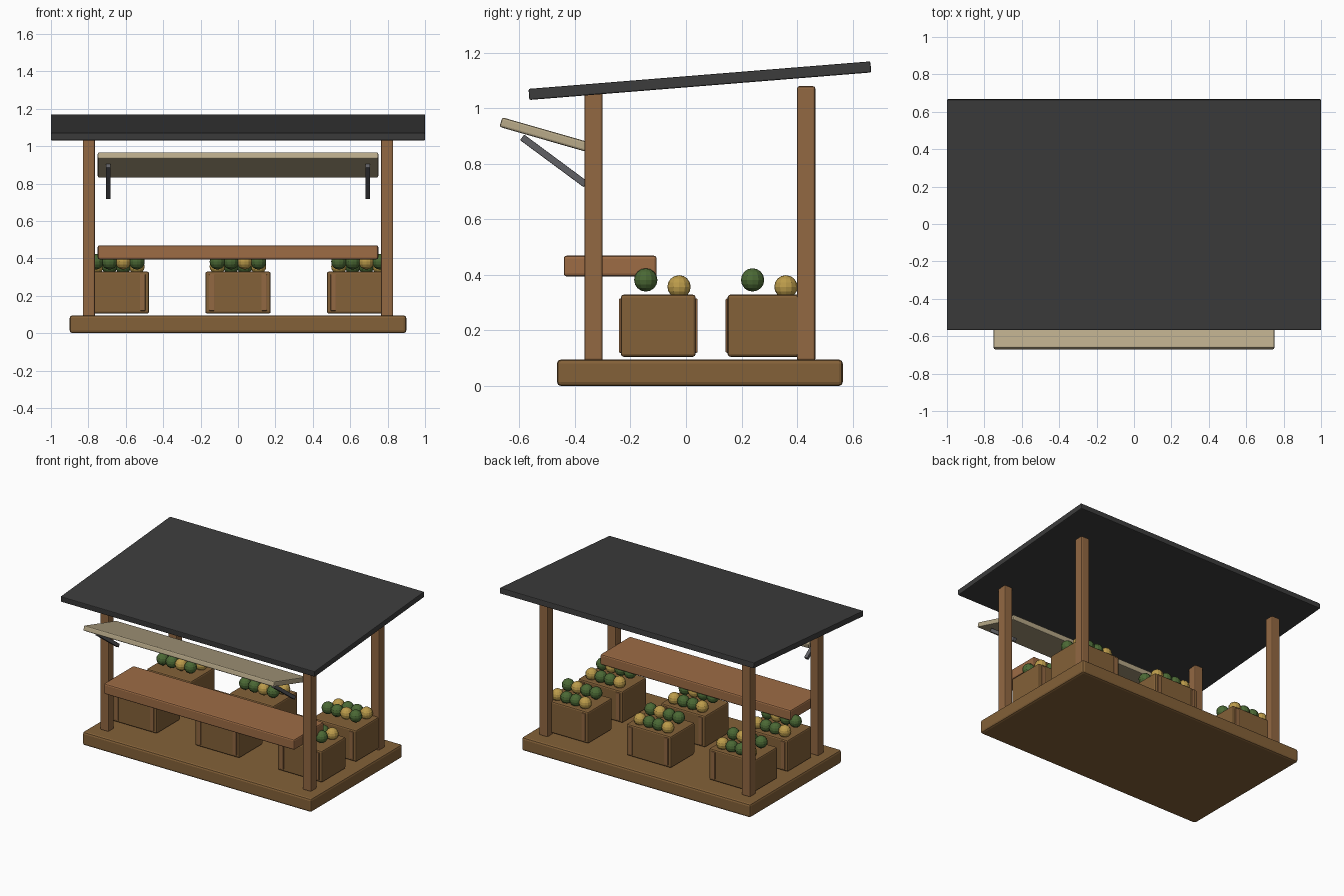
import bpy, math

if "Cube" in bpy.data.objects:
    bpy.data.objects.remove(bpy.data.objects["Cube"])


def material(name, rgb):
    m = bpy.data.materials.new(name)
    m.diffuse_color = (*rgb, 1)
    m.use_nodes = True
    m.node_tree.nodes["Principled BSDF"].inputs["Base Color"].default_value = m.diffuse_color
    return m


DARK_WOOD = material("dark_wood", (0.23, 0.12, 0.04))
POST_WOOD = material("post_wood", (0.29, 0.14, 0.055))
COUNTER_WOOD = material("counter_wood", (0.34, 0.15, 0.06))
CANVAS = material("canvas", (0.48, 0.40, 0.25))
ROOFING = material("roofing", (0.045, 0.045, 0.045))
METAL = material("metal", (0.12, 0.12, 0.13))
GREEN = material("green_fruit", (0.07, 0.14, 0.035))
YELLOW = material("yellow_fruit", (0.5, 0.33, 0.07))


def box(name, centre, size, mat, tilt=0, bevel=0.008):
    """Bevelled box, optionally tilted about the x axis."""
    bpy.ops.mesh.primitive_cube_add(size=1, location=centre)
    o = bpy.context.object
    o.name = name
    o.scale = size
    bpy.ops.object.transform_apply(location=False, rotation=False, scale=True)
    o.rotation_euler.x = tilt
    b = o.modifiers.new("bevel", 'BEVEL')
    b.width = bevel
    b.segments = 2
    o.data.materials.append(mat)
    return o


def fruit(name, centre, mat):
    bpy.ops.mesh.primitive_uv_sphere_add(segments=12, ring_count=8, radius=0.042,
                                         location=centre)
    o = bpy.context.object
    o.name = name
    o.data.materials.append(mat)


# Floor platform
box("floor", (0, 0.05, 0.0475), (1.8, 1.03, 0.095), DARK_WOOD, bevel=0.014)

# Four corner posts
for side, sx in (("left", -1), ("right", 1)):
    for end, y in (("front", -0.333), ("back", 0.433)):
        box(f"{end}_{side}_post", (sx * 0.797, y, 0.585), (0.066, 0.066, 0.99), POST_WOOD)

# Sloping roof
box("roof", (0, 0.05, 1.1), (2.0, 1.236, 0.04), ROOFING, math.radians(4.6), 0.005)

# Counter at the front
box("counter", (0, -0.273, 0.432), (1.5, 0.335, 0.075), COUNTER_WOOD, bevel=0.01)

# Raised awning flap and its props
box("awning", (0, -0.487, 0.899), (1.5, 0.375, 0.036), CANVAS, math.radians(-16))
for side, sx in (("left", -1), ("right", 1)):
    box(f"{side}_awning_prop", (sx * 0.693, -0.476, 0.811), (0.025, 0.285, 0.025), METAL,
        math.radians(-36.5), 0.003)

# Crates in a 3 x 2 layout, each with corner slats and two rows of fruit
for col, x in enumerate((-0.65, 0, 0.65)):
    for row, y in enumerate((-0.1, 0.285)):
        tag = f"{col}_{row}"
        box(f"crate_{tag}", (x, y, 0.217), (0.35, 0.27, 0.224), DARK_WOOD, bevel=0.01)
        for sx in (-1, 1):
            for sy in (-1, 1):
                box(f"crate_slat_{tag}", (x + sx * 0.14, y + sy * 0.131, 0.217),
                    (0.03, 0.022, 0.195), POST_WOOD, bevel=0.004)
        for j, (dy, z) in enumerate(((-0.045, 0.382), (0.075, 0.357))):
            for i in range(4):
                mat = YELLOW if (i - j) % 3 == 2 else GREEN
                fruit(f"fruit_{tag}", (x - 0.11 + 0.073 * i, y + dy, z), mat)
